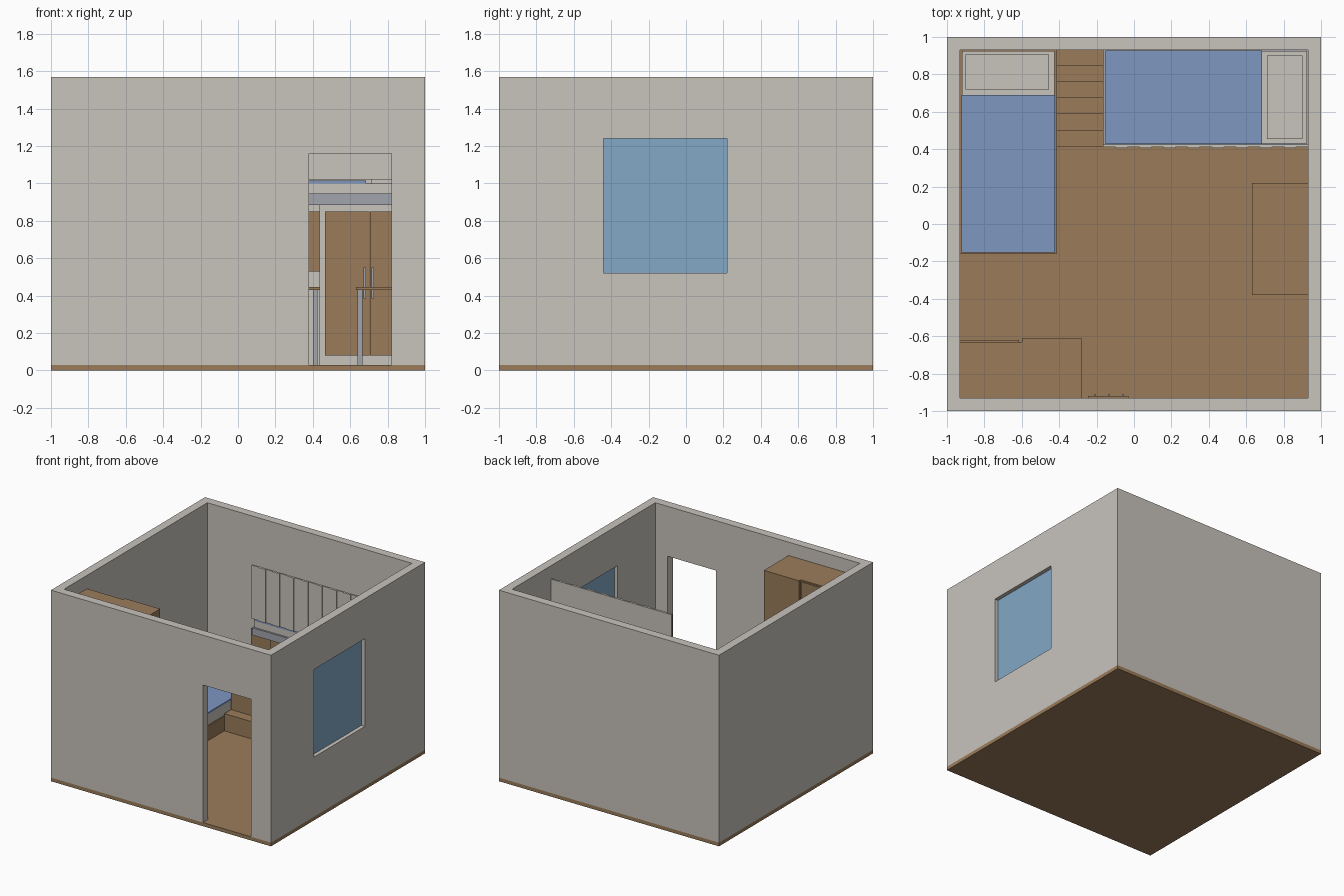
import bpy
import bmesh
from mathutils import Vector

cube = bpy.data.objects.get("Cube")
if cube:
    bpy.data.objects.remove(cube, do_unlink=True)


def material(name, rgb):
    mat = bpy.data.materials.new(name)
    mat.use_nodes = True
    color = (*rgb, 1)
    mat.diffuse_color = color
    bsdf = mat.node_tree.nodes["Principled BSDF"]
    bsdf.inputs["Base Color"].default_value = color
    bsdf.inputs["Roughness"].default_value = 0.8
    return mat


WHITE = material("warm white", (0.578, 0.546, 0.503))
WOOD = material("wood brown", (0.328, 0.202, 0.102))
BLUE = material("blanket blue", (0.212, 0.309, 0.533))
GLASS = material("window blue", (0.227, 0.392, 0.565))
METAL = material("metal grey", (0.361, 0.376, 0.423))


def box(name, x, y, z, mat):
    """Box spanning the given (low, high) ranges."""
    lo, hi = Vector((x[0], y[0], z[0])), Vector((x[1], y[1], z[1]))
    bm = bmesh.new()
    bmesh.ops.create_cube(bm, size=1)
    size = hi - lo
    for v in bm.verts:
        v.co = Vector((v.co[i] * size[i] for i in range(3)))
    mesh = bpy.data.meshes.new(name)
    bm.to_mesh(mesh)
    bm.free()
    mesh.materials.append(mat)
    obj = bpy.data.objects.new(name, mesh)
    obj.location = (lo + hi) / 2
    bpy.context.collection.objects.link(obj)
    return obj


def cut(target, x, y, z):
    """Remove a box-shaped volume from the target."""
    cutter = box("cutter", x, y, z, WHITE)
    cutter.hide_render = True
    mod = target.modifiers.new("opening", 'BOOLEAN')
    mod.operation = 'DIFFERENCE'
    mod.solver = 'EXACT'
    mod.object = cutter
    bpy.context.view_layer.objects.active = target
    bpy.ops.object.modifier_apply(modifier=mod.name)
    bpy.data.objects.remove(cutter, do_unlink=True)


IN = 0.93       # inner wall face
FLOOR = 0.03    # floor surface
DOOR_X = (0.38, 0.82)
WIN_Y, WIN_Z = (-0.44, 0.22), (0.52, 1.24)

# Room shell with doorway and window
box("floor", (-1, 1), (-1, 1), (0, FLOOR), WOOD)
walls = box("walls", (-1, 1), (-1, 1), (FLOOR, 1.57), WHITE)
cut(walls, (-IN, IN), (-IN, IN), (-0.1, 2))
cut(walls, DOOR_X, (-1.1, -0.8), (-0.1, 1.16))
cut(walls, (0.8, 1.1), WIN_Y, WIN_Z)
box("window_pane", (0.96, 0.968), WIN_Y, WIN_Z, GLASS)

# Low bed
box("low_bed_frame", (-IN, -0.415), (-0.16, IN), (FLOOR, 0.15), WOOD)
box("low_mattress", (-0.92, -0.425), (-0.15, 0.925), (0.15, 0.24), WHITE)
box("low_blanket", (-0.922, -0.423), (-0.152, 0.69), (0.24, 0.255), BLUE)
box("low_pillow", (-0.9, -0.455), (0.72, 0.905), (0.24, 0.28), WHITE)

# Loft bed
LOFT_X, LOFT_Y = (-0.165, IN), (0.415, IN)
box("loft_frame", LOFT_X, LOFT_Y, (0.885, 0.945), METAL)
box("loft_mattress", (-0.15, 0.925), (0.43, 0.925), (0.945, 1.0), WHITE)
box("loft_blanket", (-0.152, 0.685), (0.428, 0.927), (1.0, 1.015), BLUE)
box("loft_pillow", (0.71, 0.9), (0.455, 0.9), (1.0, 1.04), WHITE)

# Guard panel with shallow battens
box("guard_panel", LOFT_X, (0.413, 0.425), (1.02, 1.46), WHITE)
for i in range(8):
    x = -0.1 + i * 0.129
    box(f"guard_batten_{i + 1}", (x, x + 0.064), (0.406, 0.413), (1.02, 1.46), WHITE)

# Staircase rising to the back wall
RISE, RUN = 0.142, 0.086
for i in range(6):
    y = 0.415 + i * RUN
    box(f"stair_{i + 1}", (-0.415, -0.165), (y, min(y + RUN, IN)),
        (FLOOR, FLOOR + (i + 1) * RISE), WOOD)


def desk(name, x, y):
    """Thin wooden top on four metal legs."""
    box(name + "_top", x, y, (0.43, 0.445), WOOD)
    for i, lx in enumerate((x[0] + 0.01, x[1] - 0.035)):
        for j, ly in enumerate((y[0] + 0.01, y[1] - 0.035)):
            box(f"{name}_leg_{i}{j}", (lx, lx + 0.025), (ly, ly + 0.025), (FLOOR, 0.43), METAL)


desk("window_desk", (0.63, IN), (-0.38, 0.22))
desk("loft_desk", (-0.165, 0.435), (0.5, IN))
box("wall_cabinet", (-0.165, 0.435), (0.66, IN), (0.53, 0.85), WOOD)

# Cupboard under the loft bed
box("cupboard_body", (0.435, IN), (0.46, IN), (FLOOR, 0.885), WHITE)
for side, x, hx in (("a", (0.465, 0.703), 0.672), ("b", (0.707, 0.925), 0.713)):
    box("cupboard_door_" + side, x, (0.448, 0.46), (0.08, 0.85), WOOD)
    box("cupboard_handle_" + side, (hx, hx + 0.013), (0.434, 0.448), (0.385, 0.55), METAL)

# Corner wardrobe with overlapping doors
box("wardrobe_body", (-IN, -0.28), (-IN, -0.632), (FLOOR, 1.46), WOOD)
box("wardrobe_door_a", (-IN, -0.615), (-0.632, -0.62), (0.06, 1.45), WOOD)
box("wardrobe_door_b", (-0.6, -0.28), (-0.632, -0.61), (0.06, 1.46), WOOD)

# Coat rack beside the wardrobe
box("coat_rack", (-0.245, -0.03), (-IN, -0.92), (0.72, 0.77), WOOD)
for i in range(3):
    x = -0.215 + i * 0.075
    box(f"coat_hook_{i + 1}", (x, x + 0.01), (-0.92, -0.91), (0.73, 0.755), METAL)
